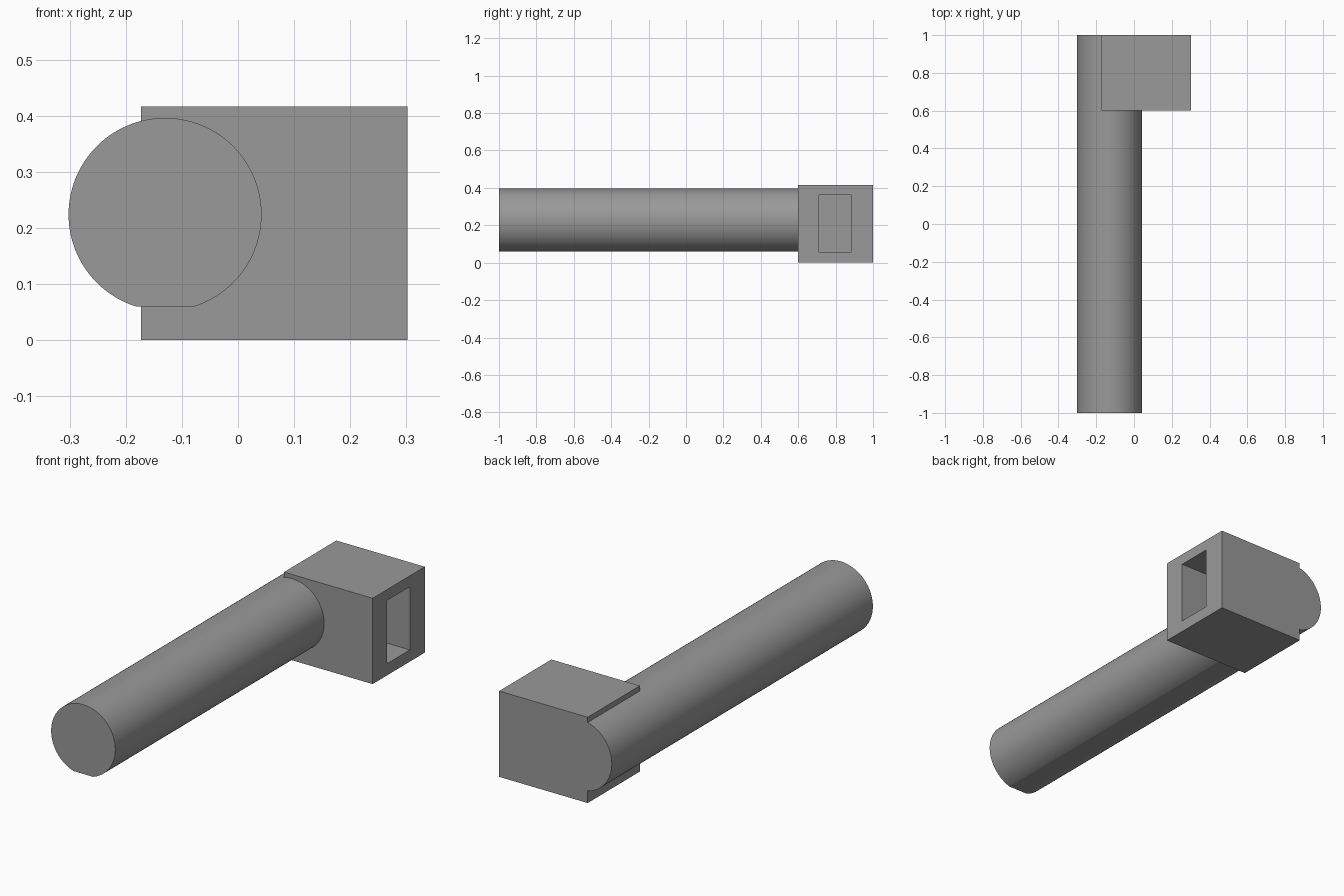
import bpy, bmesh, math

if "Cube" in bpy.data.objects:
    bpy.data.objects.remove(bpy.data.objects["Cube"])

grey = bpy.data.materials.new("grey")
grey.diffuse_color = (0.32, 0.32, 0.32, 1)
grey.use_nodes = True
grey.node_tree.nodes["Principled BSDF"].inputs["Base Color"].default_value = grey.diffuse_color


def make_object(name, bm):
    bmesh.ops.recalc_face_normals(bm, faces=bm.faces)
    mesh = bpy.data.meshes.new(name)
    bm.to_mesh(mesh)
    bm.free()
    mesh.materials.append(grey)
    obj = bpy.data.objects.new(name, mesh)
    bpy.context.collection.objects.link(obj)
    return obj


def box(name, lo, hi):
    bm = bmesh.new()
    bmesh.ops.create_cube(bm, size=1)
    for v in bm.verts:
        v.co = [(a + b) / 2 + c * (b - a) for a, b, c in zip(lo, hi, v.co)]
    return make_object(name, bm)


def apply_boolean(target, other, operation):
    mod = target.modifiers.new(operation.lower(), 'BOOLEAN')
    mod.operation = operation
    mod.solver = 'EXACT'
    mod.object = other
    bpy.ops.object.select_all(action='DESELECT')
    target.select_set(True)
    bpy.context.view_layer.objects.active = target
    bpy.ops.object.modifier_apply(modifier=mod.name)
    bpy.data.objects.remove(other)


# Long round bar with a narrow flat along its underside
CX, CZ, R, FLAT_Z, SIDES = -0.13, 0.224, 0.172, 0.06, 128
half = math.acos((CZ - FLAT_Z) / R)
start, sweep = -math.pi / 2 + half, 2 * (math.pi - half)
bm = bmesh.new()
ring = []
for i in range(SIDES + 1):
    a = start + sweep * i / SIDES
    ring.append(bm.verts.new((CX + R * math.cos(a), -1, CZ + R * math.sin(a))))
end = bm.faces.new(ring)
sides = bmesh.ops.extrude_face_region(bm, geom=[end])
bmesh.ops.translate(bm, vec=(0, 2, 0),
                    verts=[g for g in sides["geom"] if isinstance(g, bmesh.types.BMVert)])
bar = make_object("bar", bm)

# End block joined flush with the end of the bar
block = box("end_block", (-0.173, 0.6, 0), (0.302, 1, 0.416))
apply_boolean(bar, block, 'UNION')

# Rectangular pocket in the outer side of the block
pocket = box("pocket_cutter", (0.05, 0.71, 0.057), (0.4, 0.885, 0.363))
apply_boolean(bar, pocket, 'DIFFERENCE')
bar.name = "bar_with_end_block"

bpy.ops.object.shade_smooth_by_angle(angle=math.radians(15))
